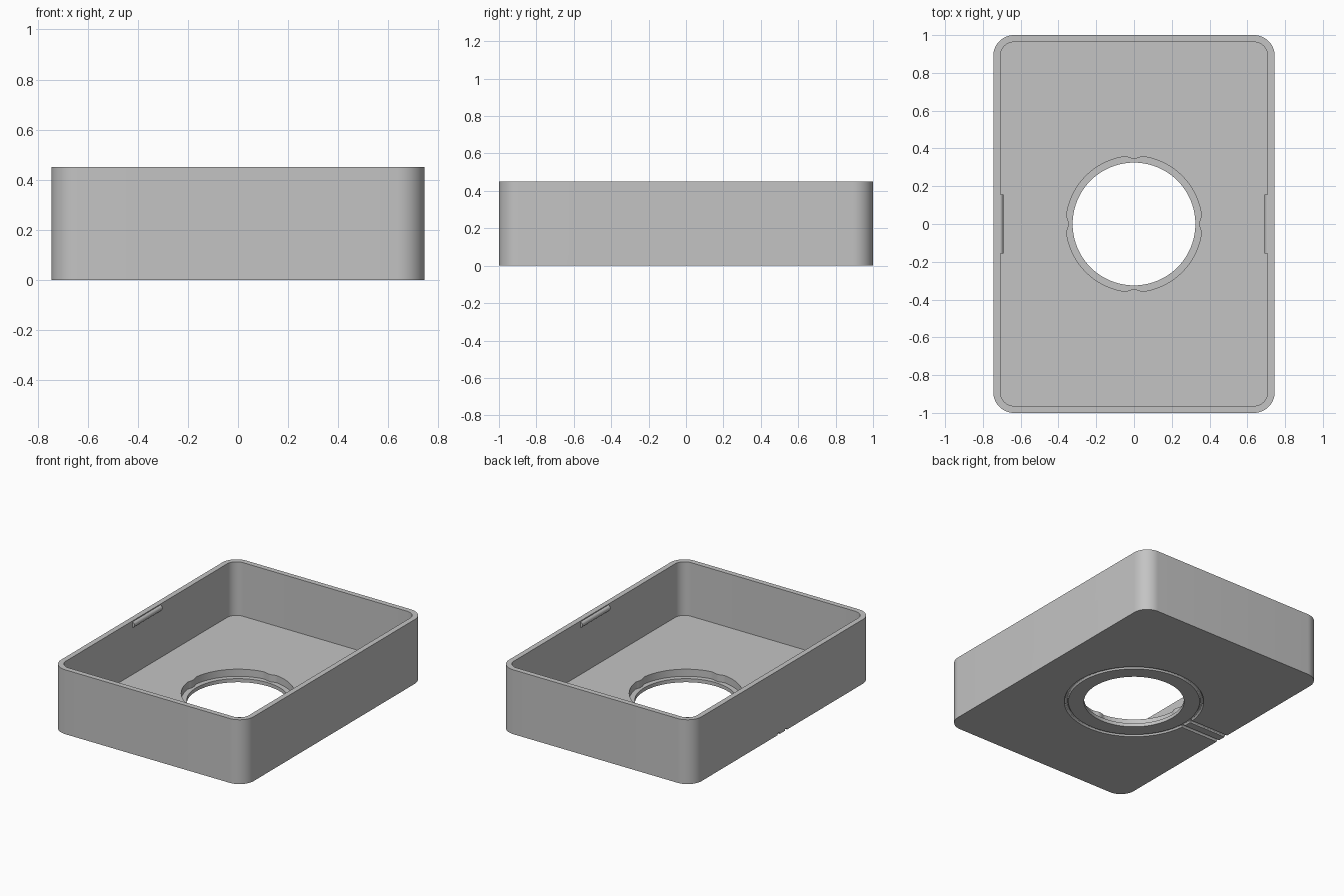
import bpy, bmesh
from math import sin, cos, pi, radians
from mathutils import Matrix

cube = bpy.data.objects.get("Cube")
if cube:
    bpy.data.objects.remove(cube, do_unlink=True)

grey = bpy.data.materials.new("light_grey")
grey.use_nodes = True
colour = (0.55, 0.55, 0.55, 1)
grey.diffuse_color = colour
grey.node_tree.nodes["Principled BSDF"].inputs["Base Color"].default_value = colour


def prism(name, outline, low, high, matrix=None):
    """Extrude a closed outline along z, then optionally transform it."""
    bm = bmesh.new()
    base = bm.faces.new([bm.verts.new((x, y, low)) for x, y in outline])
    top = bmesh.ops.extrude_face_region(bm, geom=[base])["geom"]
    verts = [v for v in top if isinstance(v, bmesh.types.BMVert)]
    bmesh.ops.translate(bm, verts=verts, vec=(0, 0, high - low))
    if matrix:
        bm.transform(matrix)
    bmesh.ops.recalc_face_normals(bm, faces=bm.faces)
    mesh = bpy.data.meshes.new(name)
    bm.to_mesh(mesh)
    bm.free()
    mesh.materials.append(grey)
    obj = bpy.data.objects.new(name, mesh)
    bpy.context.collection.objects.link(obj)
    return obj


def rounded_rect(hx, hy, r, steps=14):
    points = []
    for quarter, (sx, sy) in enumerate([(1, 1), (-1, 1), (-1, -1), (1, -1)]):
        for i in range(steps + 1):
            a = (quarter + i / steps) * pi / 2
            points.append((sx * (hx - r) + r * cos(a), sy * (hy - r) + r * sin(a)))
    return points


def circle(r, n=96):
    return [(r * cos(2 * pi * i / n), r * sin(2 * pi * i / n)) for i in range(n)]


def nubbed_circle(r, nub, half_angle, n=192):
    """Circle with a small inward bump at each quarter turn."""
    points = []
    for i in range(n):
        a = 2 * pi * i / n
        d = abs((a + pi / 4) % (pi / 2) - pi / 4)
        rr = r - (nub * cos(pi / 2 * d / half_angle) if d < half_angle else 0)
        points.append((rr * cos(a), rr * sin(a)))
    return points


def select_only(obj):
    bpy.ops.object.select_all(action='DESELECT')
    obj.select_set(True)
    bpy.context.view_layer.objects.active = obj


def cut(target, cutter):
    mod = target.modifiers.new("cut", 'BOOLEAN')
    mod.operation = 'DIFFERENCE'
    mod.solver = 'EXACT'
    mod.object = cutter
    cutter.hide_render = True
    select_only(target)
    bpy.ops.object.modifier_apply(modifier=mod.name)
    bpy.data.objects.remove(cutter, do_unlink=True)


HX, WALL, HEIGHT, FLOOR = 0.745, 0.037, 0.45, 0.075
GROOVE, RING = 0.013, 0.44

# Open tray with rounded corners
tray = prism("tray", rounded_rect(HX, 1, 0.11), 0, HEIGHT)
cut(tray, prism("cavity", rounded_rect(HX - WALL, 1 - WALL, 0.073), FLOOR, 0.6))

# Stepped round opening in the floor, with four nubs above the ledge
cut(tray, prism("recess", nubbed_circle(0.36, 0.014, 0.12), 0.025, 0.2))
cut(tray, prism("opening", circle(0.325), -0.1, 0.2))

# Ring groove on the underside
bpy.ops.mesh.primitive_torus_add(major_radius=RING, minor_radius=GROOVE,
                                 major_segments=96, minor_segments=12)
ring = bpy.context.object
ring.data.materials.append(grey)
cut(tray, ring)

# Paired straight grooves from the ring out to both sides
for side in (-1, 1):
    for y in (-0.04, 0.04):
        place = Matrix.Translation((0, y, 0)) @ Matrix.Rotation(side * pi / 2, 4, 'Y')
        cut(tray, prism("groove", circle(GROOVE, 12), RING, 0.8, place))

select_only(tray)
bpy.ops.object.shade_smooth_by_angle(angle=radians(30))

# Rounded snap ridges inside the long walls, just below the rim
for side, label in ((-1, "right"), (1, "left")):
    profile = [(side * (HX - WALL + 0.004 - 0.02 * sin(pi * i / 12)),
                0.424 - 0.02 * cos(pi * i / 12)) for i in range(13)]
    clip = prism(label + "_snap_ridge", profile, -0.155, 0.155,
                 Matrix.Rotation(pi / 2, 4, 'X'))
    select_only(clip)
    bpy.ops.object.shade_smooth_by_angle(angle=radians(30))
